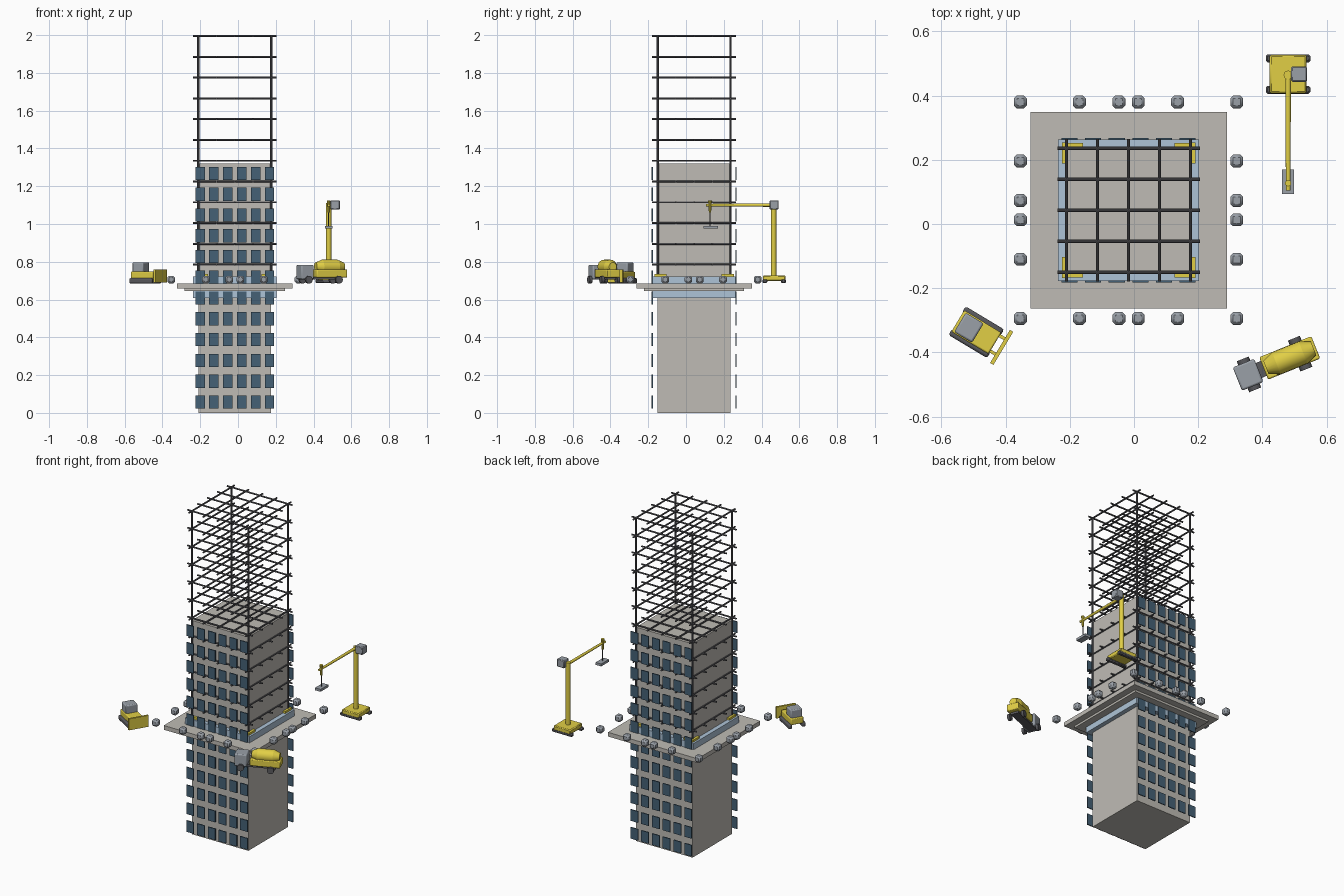
import bpy, bmesh, math
from mathutils import Vector, Matrix

if "Cube" in bpy.data.objects:
    bpy.data.objects.remove(bpy.data.objects["Cube"])

CX, CY = -0.017, 0.043      # tower axis
FLOOR = 0.11                # storey height


def material(name, rgb):
    m = bpy.data.materials.new(name)
    m.diffuse_color = (*rgb, 1)
    m.use_nodes = True
    m.node_tree.nodes["Principled BSDF"].inputs["Base Color"].default_value = m.diffuse_color
    return m


CONCRETE = material("concrete", (0.52, 0.50, 0.46))
GLASS = material("dark_glass", (0.06, 0.12, 0.18))
STEEL = material("dark_steel", (0.10, 0.10, 0.11))
BLUE = material("pale_blue", (0.42, 0.55, 0.68))
YELLOW = material("yellow_paint", (0.75, 0.62, 0.06))
CAB = material("cab_grey", (0.32, 0.35, 0.39))


class Part:
    """Collects primitives into one mesh object."""

    def __init__(self, name, mat):
        self.name, self.mat, self.bm = name, mat, bmesh.new()

    def box(self, c, s):
        m = Matrix.Translation(c) @ Matrix.Diagonal((*s, 1))
        bmesh.ops.create_cube(self.bm, size=1, matrix=m)
        return self

    def rod(self, a, b, r, r2=None, sides=8):
        a, b = Vector(a), Vector(b)
        d = b - a
        m = Matrix.Translation((a + b) / 2) @ d.to_track_quat('Z', 'Y').to_matrix().to_4x4()
        bmesh.ops.create_cone(self.bm, cap_ends=True, segments=sides, radius1=r,
                              radius2=r if r2 is None else r2, depth=d.length, matrix=m)
        return self

    def done(self, loc=(0, 0, 0), angle=0, bevel=0, segments=1):
        me = bpy.data.meshes.new(self.name)
        self.bm.to_mesh(me)
        self.bm.free()
        me.materials.append(self.mat)
        ob = bpy.data.objects.new(self.name, me)
        bpy.context.collection.objects.link(ob)
        ob.location = loc
        ob.rotation_euler.z = math.radians(angle)
        if bevel:
            mod = ob.modifiers.new("bevel", 'BEVEL')
            mod.width, mod.segments = bevel, segments
        bpy.ops.object.select_all(action='DESELECT')
        ob.select_set(True)
        bpy.context.view_layer.objects.active = ob
        bpy.ops.object.shade_smooth_by_angle(angle=math.radians(35))
        return ob


AXIS = (CX, CY, 0)

# Tower core, collar and platform
Part("tower_core", CONCRETE).box((0, 0, 0.66), (0.386, 0.386, 1.32)).done(AXIS)
Part("blue_collar", BLUE).box((0, 0, 0.666), (0.44, 0.44, 0.113)).done(AXIS)
Part("platform", CONCRETE).box((0, 0, 0.671), (0.612, 0.612, 0.026)).done(AXIS)
Part("platform_underside", CONCRETE).box((0, 0, 0.653), (0.53, 0.53, 0.016)).done(AXIS)

# Yellow corner brackets on the collar
brackets = Part("corner_brackets", YELLOW)
for sx in (-1, 1):
    for sy in (-1, 1):
        brackets.box((sx * 0.175, sy * 0.202, 0.724), (0.065, 0.016, 0.022))
        brackets.box((sx * 0.2, sy * 0.178, 0.724), (0.016, 0.065, 0.022))
brackets.done(AXIS)

# Window panes on front and back
for name, y in (("front_windows", -0.222), ("back_windows", 0.222)):
    panes = Part(name, GLASS)
    for k in range(12):
        for i in range(6):
            panes.box(((i - 2.5) * 0.0735, y, 0.058 + k * FLOOR), (0.05, 0.006, 0.07))
    panes.done(AXIS)

# Steel frame: bar grid on every floor, and corner posts
bars = Part("floor_bars", STEEL)
for k in range(12):
    z = 1.995 - k * FLOOR
    for i in range(5):
        o = (i - 2) * 0.0965
        bars.rod((-0.222, o, z), (0.222, o, z), 0.005)
        bars.rod((o, -0.222, z), (o, 0.222, z), 0.005)
bars.done(AXIS)
posts = Part("corner_posts", STEEL)
for sx in (-1, 1):
    for sy in (-1, 1):
        posts.rod((sx * 0.193, sy * 0.193, 0.7), (sx * 0.193, sy * 0.193, 1.998), 0.006)
posts.done(AXIS)

# Barrier blocks around the platform
blocks = Part("barrier_blocks", CAB)
E = 0.337
for o in (-0.153, -0.03, 0.03, 0.153):
    for s in (-E, E):
        blocks.box((o, s, 0.706), (0.04, 0.04, 0.04))
        blocks.box((s, o, 0.706), (0.04, 0.04, 0.04))
for sx in (-E, E):
    for sy in (-E, E):
        blocks.box((sx, sy, 0.706), (0.04, 0.04, 0.04))
blocks.done(AXIS, bevel=0.009)

# Crane
K = (0.48, 0.467, 0)
Part("crane_base", YELLOW).box((0, 0, 0.713), (0.115, 0.12, 0.03)).done(K, bevel=0.005)
tracks = Part("crane_tracks", STEEL)
for s in (-1, 1):
    tracks.box((0, s * 0.049, 0.697), (0.138, 0.025, 0.02))
tracks.done(K, bevel=0.005)
Part("crane_mast", YELLOW).rod((0, -0.003, 0.72), (0, -0.003, 1.11), 0.014, sides=12).done(K)
Part("crane_cab", CAB).box((0.034, 0, 1.101), (0.05, 0.048, 0.048)).done(K, bevel=0.004)
Part("crane_jib", YELLOW).rod((0, 0, 1.1), (0, -0.362, 1.1), 0.009, 0.007, 12).done(K)
Part("crane_hook_block", YELLOW).rod((0, -0.34, 1.125), (0, -0.34, 1.06), 0.01, 0.006, 10).done(K)
Part("crane_cable", STEEL).rod((0, -0.34, 1.06), (0, -0.34, 0.985), 0.003).done(K)
Part("crane_load", CAB).box((0, -0.336, 0.983), (0.038, 0.076, 0.015)).done(K)

# Bulldozer, facing along local +x
D, DA = (-0.491, -0.337, 0), -31
Part("dozer_body", YELLOW).box((0, 0, 0.728), (0.135, 0.078, 0.04)).done(D, DA, 0.005, 2)
Part("dozer_cab", CAB).box((-0.027, 0, 0.77), (0.065, 0.07, 0.054)).done(D, DA, 0.006, 2)
tracks = Part("dozer_tracks", STEEL)
for s in (-1, 1):
    tracks.box((0, s * 0.041, 0.699), (0.14, 0.022, 0.028))
tracks.done(D, DA, 0.007, 2)
Part("dozer_blade", YELLOW).box((0.092, 0, 0.725), (0.012, 0.12, 0.07)).done(D, DA)
arms = Part("dozer_arms", YELLOW)
for s in (-1, 1):
    arms.box((0.075, s * 0.028, 0.712), (0.03, 0.01, 0.012))
arms.done(D, DA)

# Mixer truck, facing along local +x
T, TA = (0.485, -0.417, 0), 202
Part("truck_bed", YELLOW).box((0, 0, 0.738), (0.175, 0.075, 0.042)).done(T, TA, 0.005, 2)
drum = Part("truck_drum", YELLOW)
drum.rod((-0.045, 0, 0.774), (0.045, 0, 0.774), 0.037, sides=20)
drum.rod((0.045, 0, 0.774), (0.08, 0, 0.774), 0.037, 0.022, 20)
drum.rod((-0.045, 0, 0.774), (-0.08, 0, 0.774), 0.037, 0.022, 20)
drum.done(T, TA)
Part("truck_cab", CAB).box((0.14, 0, 0.745), (0.072, 0.078, 0.075)).done(T, TA, 0.006, 2)
Part("truck_chassis", STEEL).box((0.05, 0, 0.712), (0.22, 0.05, 0.014)).done(T, TA)
wheels = Part("truck_wheels", STEEL)
for x in (0.137, -0.035):
    for s in (-1, 1):
        wheels.rod((x, s * 0.036, 0.705), (x, s * 0.052, 0.705), 0.02, sides=16)
wheels.done(T, TA)
